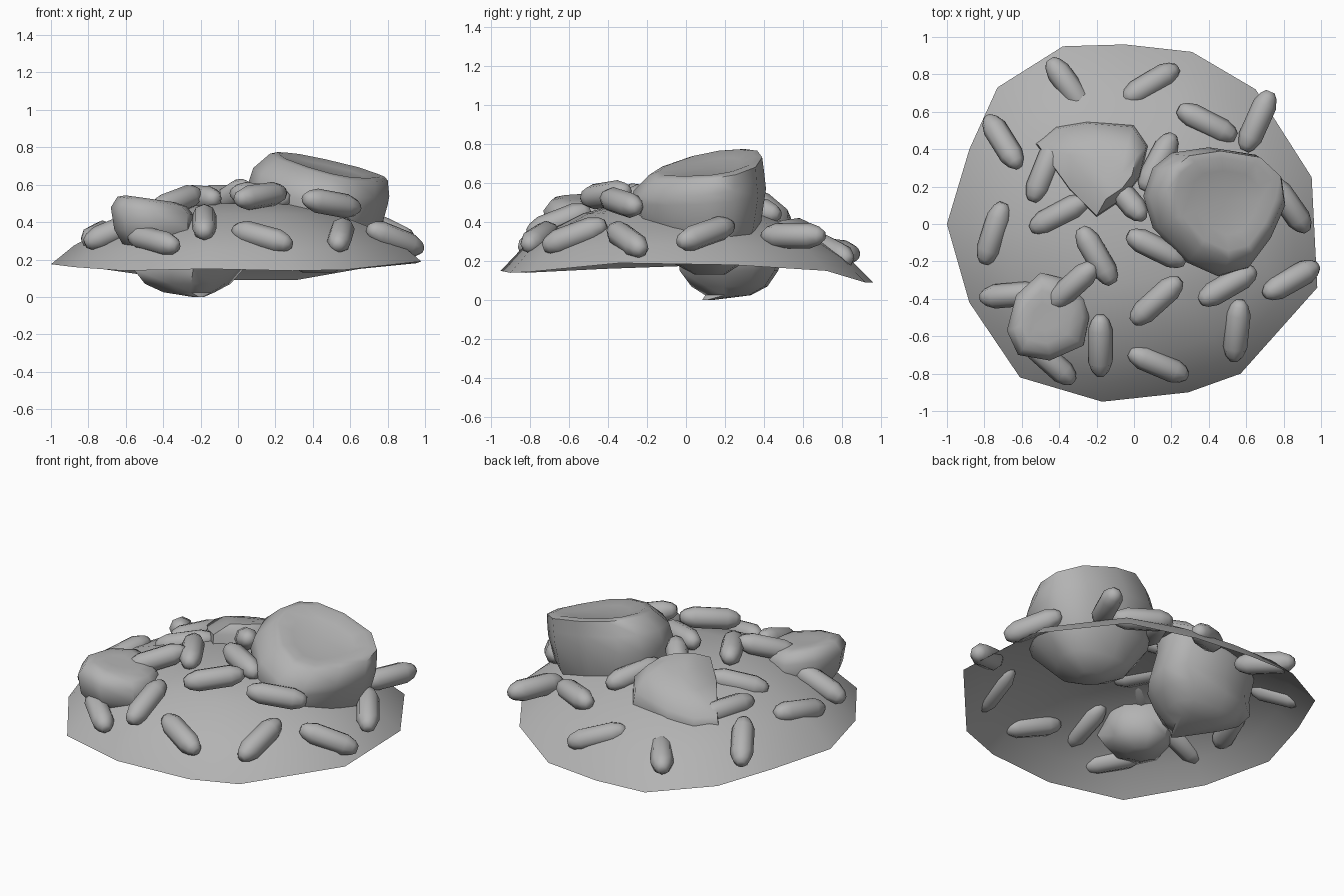
import bpy, bmesh, math
from mathutils import Vector, Matrix

old = bpy.data.objects.get("Cube")
if old:
    bpy.data.objects.remove(old, do_unlink=True)

GREY = (0.45, 0.45, 0.45, 1)
stone = bpy.data.materials.new("stone_grey")
stone.use_nodes = True
stone.diffuse_color = GREY
stone.node_tree.nodes["Principled BSDF"].inputs["Base Color"].default_value = GREY


def finish(bm, name, angle):
    """Turn a bmesh into a smooth-shaded object."""
    bmesh.ops.recalc_face_normals(bm, faces=bm.faces)
    mesh = bpy.data.meshes.new(name)
    bm.to_mesh(mesh)
    bm.free()
    mesh.materials.append(stone)
    obj = bpy.data.objects.new(name, mesh)
    bpy.context.collection.objects.link(obj)
    bpy.ops.object.select_all(action="DESELECT")
    obj.select_set(True)
    bpy.context.view_layer.objects.active = obj
    bpy.ops.object.shade_smooth_by_angle(angle=math.radians(angle))


def loft(rings, cap_start=True):
    """Bridge equal-length rings of points and close the ends with fans."""
    bm = bmesh.new()
    loops = [[bm.verts.new(p) for p in ring] for ring in rings]
    n = len(loops[0])
    for a, b in zip(loops, loops[1:]):
        for i in range(n):
            j = (i + 1) % n
            bm.faces.new((a[i], a[j], b[j], b[i]))
    for loop in (loops[0], loops[-1]) if cap_start else (loops[-1],):
        centre = bm.verts.new(sum((v.co for v in loop), Vector()) / n)
        for i in range(n):
            bm.faces.new((loop[i], loop[(i + 1) % n], centre))
    return bm


# Mound: thin open dome with an uneven rim and its peak towards the front
rim = [(-1, 0, .175), (-.88, -.42, .16), (-.61, -.82, .14), (-.17, -.95, .15),
       (.29, -.9, .14), (.57, -.8, .145), (.98, -.34, .19), (.95, .25, .18),
       (.65, .72, .15), (.31, .92, .09), (-.05, .96, .09), (-.38, .95, .1),
       (-.73, .73, .15), (-.88, .4, .17)]
PEAK = Vector((.03, -.1, .51))
profile = [(1, 0), (.88, .3), (.72, .56), (.5, .82), (.25, .97)]
mound_rings = [[(PEAK.x + (x - PEAK.x) * s, PEAK.y + (y - PEAK.y) * s, z + (PEAK.z - z) * h)
                for x, y, z in rim] for s, h in profile]
finish(loft(mound_rings, cap_start=False), "mound", 60)


# Boulders: one outline, scaled ring by ring, with a tilted top
def boulder(name, outline, centre, slope, levels):
    c = Vector(centre)
    rings = []
    for z, scale, tilt, dx, dy in levels:
        ring = []
        for p in outline:
            d = (Vector(p) - c) * scale
            height = z + tilt * (slope[0] * d.x + slope[1] * d.y)
            ring.append((c.x + dx + d.x, c.y + dy + d.y, height))
        rings.append(ring)
    finish(loft(rings), name, 50)


# Each level: height, scale, tilt amount, shift in x and y
boulder("large_boulder",
        [(.05, .15), (.1, .3), (.2, .38), (.4, .41), (.65, .37), (.78, .25),
         (.8, .1), (.72, -.08), (.6, -.24), (.45, -.28), (.27, -.2), (.1, -.02)],
        (.43, .1), (-.22, .14),
        [(.13, .22, 0, 0, .03), (.2, .57, 0, 0, .03), (.36, .9, 0, 0, 0), (.54, 1, .6, 0, 0),
         (.61, .97, .9, .02, 0), (.69, .84, 1, .06, .03), (.7, .72, 1, .06, .03),
         (.68, .5, 1, .06, .03)])
boulder("sunken_boulder",
        [(-.53, .43), (-.42, .52), (-.25, .55), (0, .53), (.08, .42), (.04, .25),
         (-.05, .13), (-.2, .03), (-.35, .18)],
        (-.2, .3), (.16, -.25),
        [(0, .1, 0, -.01, -.19), (.025, .45, 0, -.05, -.08), (.07, .75, 0, -.05, -.07),
         (.15, .97, 0, -.04, -.07), (.23, 1.03, 0, 0, -.06), (.37, 1, .3, 0, 0),
         (.49, .95, 1, 0, 0), (.56, .58, 1, .05, -.01), (.575, .25, 1, .07, -.02)])
boulder("small_boulder",
        [(-.68, -.57), (-.63, -.38), (-.5, -.26), (-.38, -.29), (-.26, -.4),
         (-.24, -.5), (-.27, -.65), (-.45, -.73), (-.62, -.7)],
        (-.46, -.5), (-.14, 0),
        [(.22, .35, 0, .02, .04), (.28, .8, 0, .02, .02), (.36, .96, 0, .01, 0),
         (.46, 1, .6, 0, 0), (.51, .84, 1, 0, 0), (.525, .6, 1, -.01, 0), (.525, .3, 1, -.02, 0)])

# Pebbles: capsules lying on the mound: x, y, heading, height, slope factor
pebbles = [
    (-.35, .74, -54, .25, .2), (.09, .75, 31, .25, 1), (.39, .54, -27, .35, 1),
    (.66, .55, 66, .33, 0), (.84, -.3, 29, .31, 1), (.5, -.33, 30, .5, 1),
    (.55, -.57, 84, .33, 1.2), (.13, -.75, -23, .32, 1), (-.18, -.65, 90, .4, 1),
    (-.45, -.73, -42, .3, 2), (-.66, -.38, 5, .35, 1), (-.33, -.33, 42, .51, 1),
    (-.2, -.17, -60, .53, 1), (-.4, .05, 28, .45, 1), (-.48, .28, 68, .4, 1),
    (-.75, -.05, 72, .33, 1), (-.7, .44, -58, .31, 1), (.12, -.13, -26, .54, 1),
    (.12, -.41, 42, .54, 1), (.13, .33, 62, .47, 1), (-.05, .15, -50, .53, 5),
    (.83, .1, -55, .34, 1.2)]
HALF, RADIUS, SIDES = .172, .065, 8
capsule = [(-1, .38), (-.85, .72), (-.55, 1), (.55, 1), (.85, .72), (1, .38)]
for k, (x, y, heading, z, steep) in enumerate(pebbles):
    a = math.radians(heading)
    along = Vector((math.cos(a), math.sin(a), 0))
    along.z = -.6 * steep * (along.x * x + along.y * y)
    turn = along.to_track_quat("X", "Z").to_matrix().to_4x4()
    place = Matrix.Translation((x, y, z)) @ turn
    rings = []
    for t, w in capsule:
        ring = []
        for i in range(SIDES):
            b = math.tau * i / SIDES
            ring.append(place @ Vector((t * HALF, w * RADIUS * math.cos(b), w * RADIUS * math.sin(b))))
        rings.append(ring)
    finish(loft(rings), "pebble_%02d" % (k + 1), 60)
